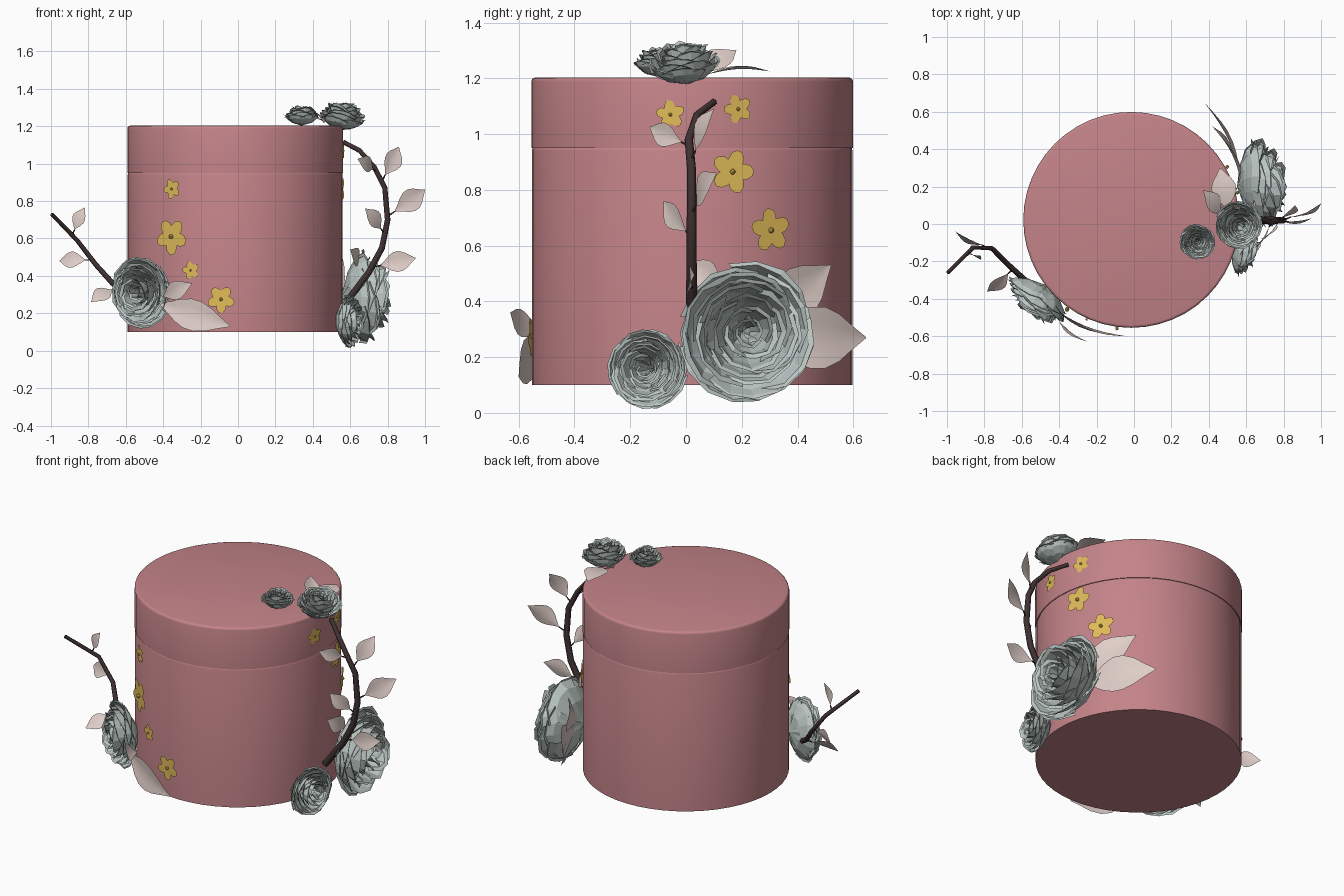
import bpy, bmesh, math, random
from mathutils import Vector, Matrix

if "Cube" in bpy.data.objects:
    bpy.data.objects.remove(bpy.data.objects["Cube"])

random.seed(7)
AXIS = Vector((-0.015, 0.022, 0))          # box axis
R = 0.575                                  # box radius


def mat(name, *rgb):
    m = bpy.data.materials.new(name)
    m.diffuse_color = (*rgb, 1)
    m.use_nodes = True
    m.node_tree.nodes["Principled BSDF"].inputs["Base Color"].default_value = m.diffuse_color
    return m


PINK = mat("pink", 0.55, 0.23, 0.25)
PETAL = mat("grey_petal", 0.50, 0.57, 0.55)
LEAF = mat("blush_leaf", 0.75, 0.62, 0.58)
BARK = mat("bark", 0.05, 0.03, 0.03)
CREAM = mat("cream", 0.75, 0.69, 0.61)
GOLD = mat("gold", 0.75, 0.50, 0.10)


def select(ob):
    bpy.ops.object.select_all(action='DESELECT')
    bpy.context.view_layer.objects.active = ob
    ob.select_set(True)


def finish(bm, name, *mats, smooth=None):
    me = bpy.data.meshes.new(name)
    bm.to_mesh(me)
    bm.free()
    ob = bpy.data.objects.new(name, me)
    bpy.context.collection.objects.link(ob)
    for m in mats:
        me.materials.append(m)
    if smooth:
        select(ob)
        bpy.ops.object.shade_smooth_by_angle(angle=math.radians(smooth))


def grid_faces(bm, rows):
    for a, b in zip(rows, rows[1:]):
        for i in range(len(a) - 1):
            bm.faces.new((a[i], a[i + 1], b[i + 1], b[i]))


def facing_frame(pos, normal, size):
    rot = Vector(normal).to_track_quat('Z', 'Y').to_matrix().to_4x4()
    return Matrix.Translation(pos) @ rot @ Matrix.Scale(size, 4)


# Round box: body and lid drums with softened rims
def drum(name, z0, z1, r_bottom, r_top, rim):
    bm = bmesh.new()
    bmesh.ops.create_cone(bm, cap_ends=True, segments=48, radius1=r_bottom, radius2=r_top, depth=z1 - z0)
    edges = [e for e in bm.edges if abs(e.verts[0].co.z - e.verts[1].co.z) < 1e-4 and e.verts[0].co.z > 0]
    bmesh.ops.bevel(bm, geom=edges, offset=rim, segments=3, profile=0.5, affect='EDGES')
    bm.transform(Matrix.Translation(AXIS + Vector((0, 0, (z0 + z1) / 2))))
    finish(bm, name, PINK, smooth=40)


drum("box_body", 0.10, 0.96, R, R, 0.02)
drum("box_lid", 0.95, 1.203, R + 0.002, R + 0.002, 0.015)


# Roses: rings of cupped, flat-shaded petals around a facing axis
def rose(name, base, facing, size, depth):
    bm = bmesh.new()
    layers = 7
    for k in range(layers):
        f = k / layers
        rad, hgt, n = 1 - f ** 1.3, 0.55 + 0.46 * math.sin(f * 2), 6 - k // 2
        for p in range(n):
            mid = math.tau * (p + 0.5 * (k % 2)) / n + random.uniform(-0.15, 0.15)
            half = 0.75 * math.tau / n
            scale = random.uniform(0.92, 1.05)
            rows = []
            for i in range(5):
                t = math.sin(i * math.pi / 8)
                row = []
                for s in (-1, -0.5, 0, 0.5, 1):
                    u = t * (1 - 0.18 * s * s)
                    curl = 0.05 if i == 4 else 0           # rim curls outward
                    r = rad * scale * math.sin(u * math.pi / 2) ** 0.9 + 0.03 * s * t + curl
                    h = hgt * scale * (0.35 * u + 0.65 * (1 - math.cos(u * math.pi / 2))) - curl
                    r += random.uniform(-0.02, 0.02)
                    h += random.uniform(-0.02, 0.02)
                    ang = mid + half * s * (0.6 + 0.4 * t)
                    row.append(bm.verts.new((r * math.cos(ang), r * math.sin(ang), h * depth)))
                rows.append(row)
            grid_faces(bm, rows)
    bm.transform(facing_frame(base, facing, size))
    finish(bm, name, PETAL)


rose("rose_right_large", (0.555, 0.20, 0.29), (1, 0.12, 0), 0.24, 1.1)
rose("rose_right_small", (0.53, -0.12, 0.16), (1, -0.28, 0), 0.14, 1)
rose("rose_left", (-0.47, -0.33, 0.31), (-0.55, -0.83, 0), 0.185, 1)
rose("rose_top_large", (0.55, 0, 1.18), (0.15, -0.1, 1), 0.125, 1.25)
rose("rose_top_small", (0.34, -0.095, 1.205), (0, 0, 1), 0.088, 1.25)


# Branches: tapered tubes along short paths
def branch(name, points, thick):
    cu = bpy.data.curves.new(name, 'CURVE')
    cu.dimensions = '3D'
    cu.bevel_depth, cu.bevel_resolution, cu.use_fill_caps = thick, 1, True
    sp = cu.splines.new('POLY')
    sp.points.add(len(points) - 1)
    for i, (pt, co) in enumerate(zip(sp.points, points)):
        pt.co = (*co, 1)
        pt.radius = 1.15 - 0.5 * i / len(points)
    cu.materials.append(BARK)
    ob = bpy.data.objects.new(name, cu)
    bpy.context.collection.objects.link(ob)
    select(ob)
    bpy.ops.object.convert(target='MESH')


RIGHT = [(0.58, 0.02, 0.26), (0.70, 0.02, 0.42), (0.77, 0.02, 0.55), (0.80, 0.02, 0.70),
         (0.785, 0.02, 0.87), (0.73, 0.01, 0.98), (0.65, 0.04, 1.07), (0.565, 0.10, 1.115)]
LEFT = [(-0.55, -0.33, 0.27), (-0.67, -0.22, 0.36), (-0.76, -0.13, 0.46),
        (-0.86, -0.125, 0.59), (-0.995, -0.26, 0.73)]
branch("branch_right", RIGHT, 0.018)
branch("branch_left", LEFT, 0.014)


# Leaves: folded pointed blades, width in proportion to length
def leaf(name, base, tip, ratio, face):
    base, tip = Vector(base), Vector(tip)
    axis = tip - base
    half = axis.length * ratio / 2
    side = axis.cross(Vector(face)).normalized()
    up = side.cross(axis).normalized()
    bm = bmesh.new()
    rows = []
    for i in range(8):
        t = i / 7
        w = max(0.02, math.sin(math.pi * t) ** 1.2)
        mid = base + axis * t + up * (0.06 * axis.length * math.sin(t * math.pi))
        rows.append([bm.verts.new(mid + (side * s + up * (abs(s) * 0.16)) * w * half)
                     for s in (-1, -0.5, 0, 0.5, 1)])
    grid_faces(bm, rows)
    finish(bm, name, LEAF, smooth=60)


# Branch leaves sit on short stalks at a fraction along the path
def branch_leaves(name, path, face, items):
    for n, (pos, tip) in enumerate(items):
        i = int(pos)
        root = Vector(path[i]).lerp(Vector(path[i + 1]), pos - i)
        base = root.lerp(Vector(tip), 0.2)
        branch(f"{name}_stalk_{n + 1}", [root, base], 0.004)
        leaf(f"{name}_leaf_{n + 1}", base, tip, 0.58, face)


branch_leaves("right", RIGHT, (0.5, -1, 0.2), [
    (1.2, (0.95, 0.03, 0.495)), (2.5, (0.68, -0.08, 0.76)), (3.1, (1.0, 0.11, 0.86)),
    (4.3, (0.86, 0.10, 1.09)), (4.8, (0.64, -0.13, 1.025))])
branch_leaves("left", LEFT, (-0.3, -1, 0.3), [
    (0.8, (-0.785, -0.36, 0.26)), (2.2, (-0.955, -0.04, 0.48)), (3.2, (-0.82, -0.17, 0.765))])

# Rose leaves fan out from behind each rose
for n, (base, tip, ratio, face) in enumerate([
        ((0.57, 0.24, 0.32), (0.42, 0.52, 0.53), 0.5, (1, 0.5, 0)),
        ((0.57, 0.26, 0.27), (0.38, 0.645, 0.27), 0.53, (1, 0.5, 0)),
        ((0.64, 0.13, 0.46), (0.6, 0.01, 0.54), 0.7, (1, -0.4, 0)),
        ((-0.42, -0.46, 0.25), (-0.04, -0.6, 0.13), 0.4, (-0.25, -1, 0)),
        ((-0.4, -0.52, 0.29), (-0.245, -0.63, 0.36), 0.5, (-0.25, -1, 0)),
        ((0.5, 0.08, 1.215), (0.46, 0.3, 1.225), 0.6, (0, 0, 1)),
        ((0.46, 0.05, 1.215), (0.37, 0.18, 1.3), 0.6, (0.5, 0.3, 1))]):
    leaf(f"rose_leaf_{n + 1}", base, tip, ratio, face)


# Small five-petal blossoms lying on the box wall
def blossom(name, ang, z, size):
    bm = bmesh.new()
    turn = random.uniform(0, 1)
    for k in range(5):
        rot = Matrix.Rotation(math.tau * k / 5 + turn, 4, 'Z')
        shape = rot @ Matrix.Translation((0.53, 0, 0.06)) @ Matrix.Diagonal((0.47, 0.36, 1, 1))
        bmesh.ops.create_circle(bm, cap_ends=True, segments=9, radius=1, matrix=shape)
    n0 = len(bm.faces)
    bmesh.ops.create_icosphere(bm, subdivisions=1, radius=0.14, matrix=Matrix.Translation((0, 0, 0.1)))
    bm.faces.ensure_lookup_table()
    for f in bm.faces[n0:]:
        f.material_index = 1
    out = Vector((math.cos(ang), math.sin(ang), 0))
    bm.transform(facing_frame(AXIS + out * (R + 0.003) + Vector((0, 0, z)), out, size))
    finish(bm, name, CREAM, GOLD)


for x, z, s in ((-0.35, 0.865, 0.055), (-0.35, 0.61, 0.1), (-0.25, 0.43, 0.05), (-0.09, 0.275, 0.075)):
    blossom("front_blossom", -math.acos((x - AXIS.x) / R), z, s)
for y, z, s in ((-0.055, 1.07, 0.053), (0.185, 1.09, 0.053), (0.165, 0.865, 0.08), (0.3, 0.655, 0.08)):
    blossom("side_blossom", math.asin((y - AXIS.y) / R), z, s)
